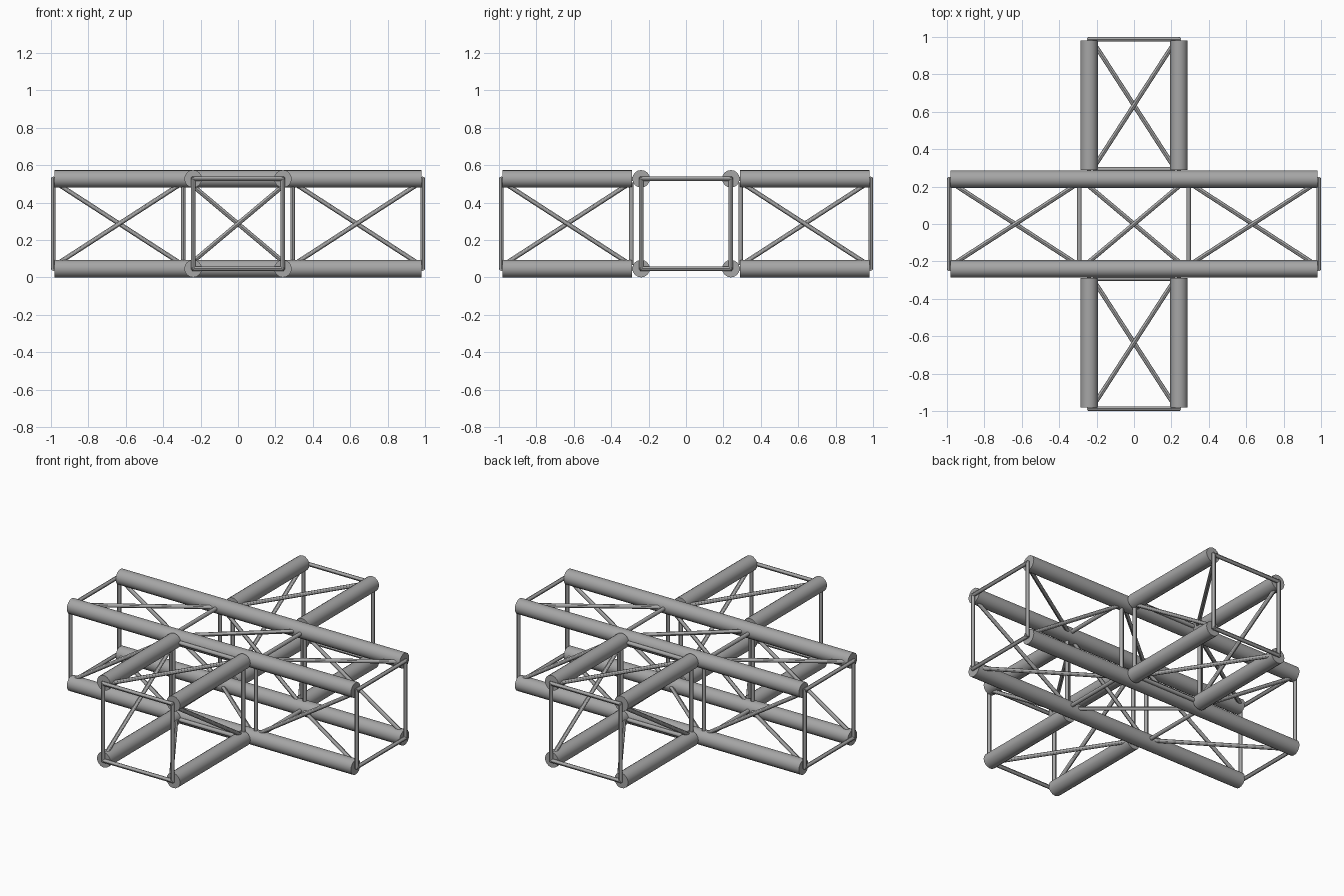
import bpy
from mathutils import Vector

cube = bpy.data.objects.get("Cube")
if cube:
    bpy.data.objects.remove(cube, do_unlink=True)

steel = bpy.data.materials.new("grey_steel")
steel.use_nodes = True
grey = (0.38, 0.38, 0.38, 1)
steel.diffuse_color = grey
steel.node_tree.nodes["Principled BSDF"].inputs["Base Color"].default_value = grey

HALF = 0.24       # half distance between chord centres
MID = 0.287       # height of the truss axis
CHORD_R, STRUT_R = 0.047, 0.012
TIP, JOINT, END = 0.98, 0.288, 0.987
REACH = 0.21      # half width spanned by a diagonal


def rod(name, a, b, radius, sides):
    a, b = Vector(a), Vector(b)
    bpy.ops.mesh.primitive_cylinder_add(vertices=sides, radius=radius,
                                        depth=(b - a).length, location=(a + b) / 2)
    ob = bpy.context.object
    ob.name = name
    ob.rotation_euler = (b - a).to_track_quat('Z', 'Y').to_euler()
    ob.data.materials.append(steel)
    bpy.ops.object.shade_smooth_by_angle()


def place(axis, along, across, up):
    """Truss coordinates to world; axis is the direction the truss runs in."""
    if axis == 'x':
        return (along, across, MID + up)
    return (across, along, MID + up)


def faces():
    """The four truss sides: functions from (sideways, outward) to (across, up)."""
    return {
        "top": lambda s, o: (s, o),
        "front": lambda s, o: (-o, s),
        "bottom": lambda s, o: (-s, -o),
        "back": lambda s, o: (o, -s),
    }


def chords(name, axis, start, stop):
    for across in (-HALF, HALF):
        for up in (-HALF, HALF):
            rod(name, place(axis, start, across, up),
                place(axis, stop, across, up), CHORD_R, 16)


def frame(name, axis, along, half_length):
    for side, f in faces().items():
        rod(f"{name}_{side}", place(axis, along, *f(-half_length, HALF)),
            place(axis, along, *f(half_length, HALF)), STRUT_R, 12)


def diagonals(name, axis, centre, half_run):
    for side, f in faces().items():
        rod(f"{name}_{side}", place(axis, centre - half_run, *f(-REACH, HALF)),
            place(axis, centre + half_run, *f(REACH, HALF)), STRUT_R, 12)


# Long truss running left to right, with a braced middle bay
chords("main_chord", 'x', -TIP, TIP)
diagonals("middle_brace", 'x', 0, 0.25)

# Two short trusses joining it at front and back
for sign in (-1, 1):
    chords("arm_chord", 'y', sign * JOINT, sign * TIP)

# Frames and diagonal braces of the four outer bays
for axis, part in (('x', "main"), ('y', "arm")):
    for sign in (-1, 1):
        frame(part + "_end_frame", axis, sign * END, HALF + 0.006)
        frame(part + "_inner_frame", axis, sign * (JOINT + 0.004), HALF - 0.02)
        diagonals(part + "_brace", axis, sign * 0.635, 0.325)
